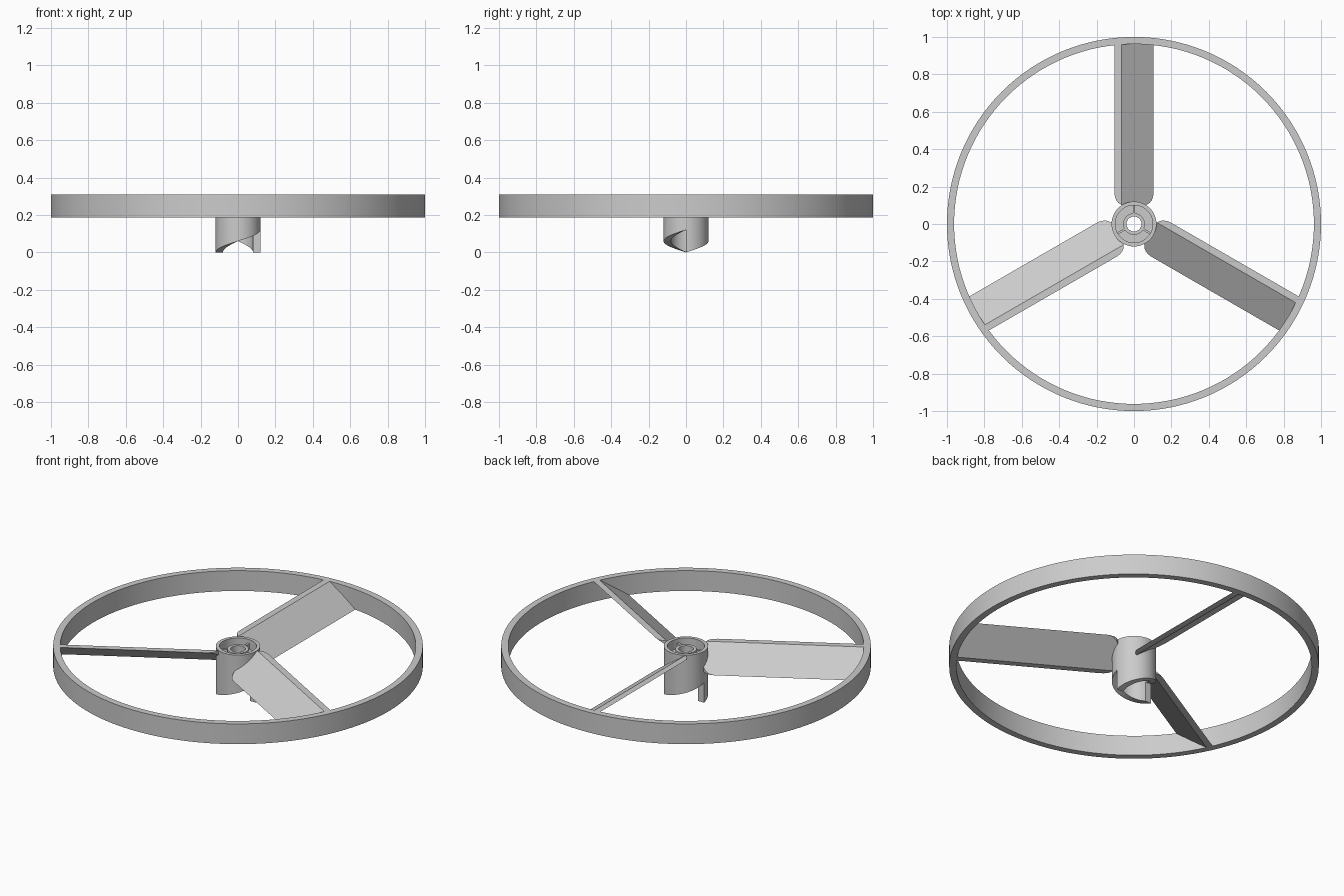
import bpy, bmesh, math
from mathutils import Vector, Matrix

if "Cube" in bpy.data.objects:
    bpy.data.objects.remove(bpy.data.objects["Cube"])

TOP, LOW = 0.308, 0.187


def finish(bm, name, smooth=True):
    bmesh.ops.remove_doubles(bm, verts=bm.verts, dist=1e-5)
    bmesh.ops.recalc_face_normals(bm, faces=bm.faces)
    me = bpy.data.meshes.new(name)
    bm.to_mesh(me)
    bm.free()
    ob = bpy.data.objects.new(name, me)
    bpy.context.collection.objects.link(ob)
    if smooth:
        bpy.ops.object.select_all(action='DESELECT')
        ob.select_set(True)
        bpy.context.view_layer.objects.active = ob
        bpy.ops.object.shade_smooth_by_angle(angle=math.radians(30))
    return ob


def lathe(name, profile, columns):
    """Closed profile of (r, z); z None follows the column's own base height."""
    bm = bmesh.new()
    cols = []
    for a, base in columns:
        cols.append([bm.verts.new((r * math.cos(a), r * math.sin(a), base if z is None else z))
                     for r, z in profile])
    n = len(profile)
    for i, c in enumerate(cols):
        k = (i + 1) % len(cols)
        d = cols[k]
        if abs(columns[i][0] - columns[k][0]) % (2 * math.pi) < 1e-6:
            # vertical step between two ramps
            j = [q for q in range(n) if profile[q][1] is None]
            bm.faces.new((c[j[0]], c[j[1]], d[j[1]], d[j[0]]))
            continue
        for j in range(n):
            m = (j + 1) % n
            bm.faces.new((c[j], c[m], d[m], d[j]))
    return finish(bm, name)


# Outer ring
N = 128
lathe("outer_ring", [(1, TOP), (1, LOW), (0.962, LOW), (0.962, TOP)],
      [(2 * math.pi * i / N, 0) for i in range(N)])

# Hub with two helical ratchet teeth at the bottom and a recessed top
H = 32
columns = [(math.pi * (t + i / H), 0.12 * i / H) for t in range(2) for i in range(H + 1)]
lathe("hub", [(0.12, TOP), (0.12, None), (0.08, None), (0.08, 0.2), (0.04, 0.2),
              (0.04, 0.29), (0.058, 0.29), (0.058, 0.25), (0.1, 0.25), (0.1, TOP)], columns)


def prism(section, y0, y1):
    """Extrude an (x, z) section along y."""
    bm = bmesh.new()
    f = bm.faces.new([bm.verts.new((x, y0, z)) for x, z in section])
    ext = bmesh.ops.extrude_face_region(bm, geom=[f])
    bmesh.ops.translate(bm, vec=(0, y1 - y0, 0),
                        verts=[v for v in ext["geom"] if isinstance(v, bmesh.types.BMVert)])
    return bm


def round_corner(bm, points):
    """Trim the blade root along a convex plan outline."""
    for (x0, y0), (x1, y1) in zip(points, points[1:]):
        normal = Vector((y1 - y0, x0 - x1, 0))
        if normal.dot(Vector((x0, y0 - 0.5, 0))) < 0:
            normal.negate()
        cut = bmesh.ops.bisect_plane(bm, geom=bm.verts[:] + bm.edges[:] + bm.faces[:],
                                     plane_co=(x0, y0, 0), plane_no=normal, clear_outer=True)
        edges = [e for e in cut["geom_cut"] if isinstance(e, bmesh.types.BMEdge)]
        bmesh.ops.holes_fill(bm, edges=edges, sides=0)


corner = [(0.064, 0.1), (0.083, 0.112), (0.095, 0.127), (0.102, 0.145), (0.105, 0.165)]
section = [(-0.105, TOP), (-0.068, TOP), (0.105, LOW), (0.068, LOW)]

# Three pitched blades and three small ribs in the hub recess
for k in range(3):
    spin = Matrix.Rotation(2 * math.pi * k / 3, 4, 'Z')
    bm = prism(section, 0.1, 0.97)
    round_corner(bm, corner)
    round_corner(bm, [(-x, y) for x, y in corner])
    bm.transform(spin)
    finish(bm, f"blade_{k + 1}", smooth=False)

    bm = prism([(-0.006, 0.285), (0.006, 0.285), (0.006, 0.245), (-0.006, 0.245)], 0.05, 0.105)
    bm.transform(spin)
    finish(bm, f"hub_rib_{k + 1}", smooth=False)
